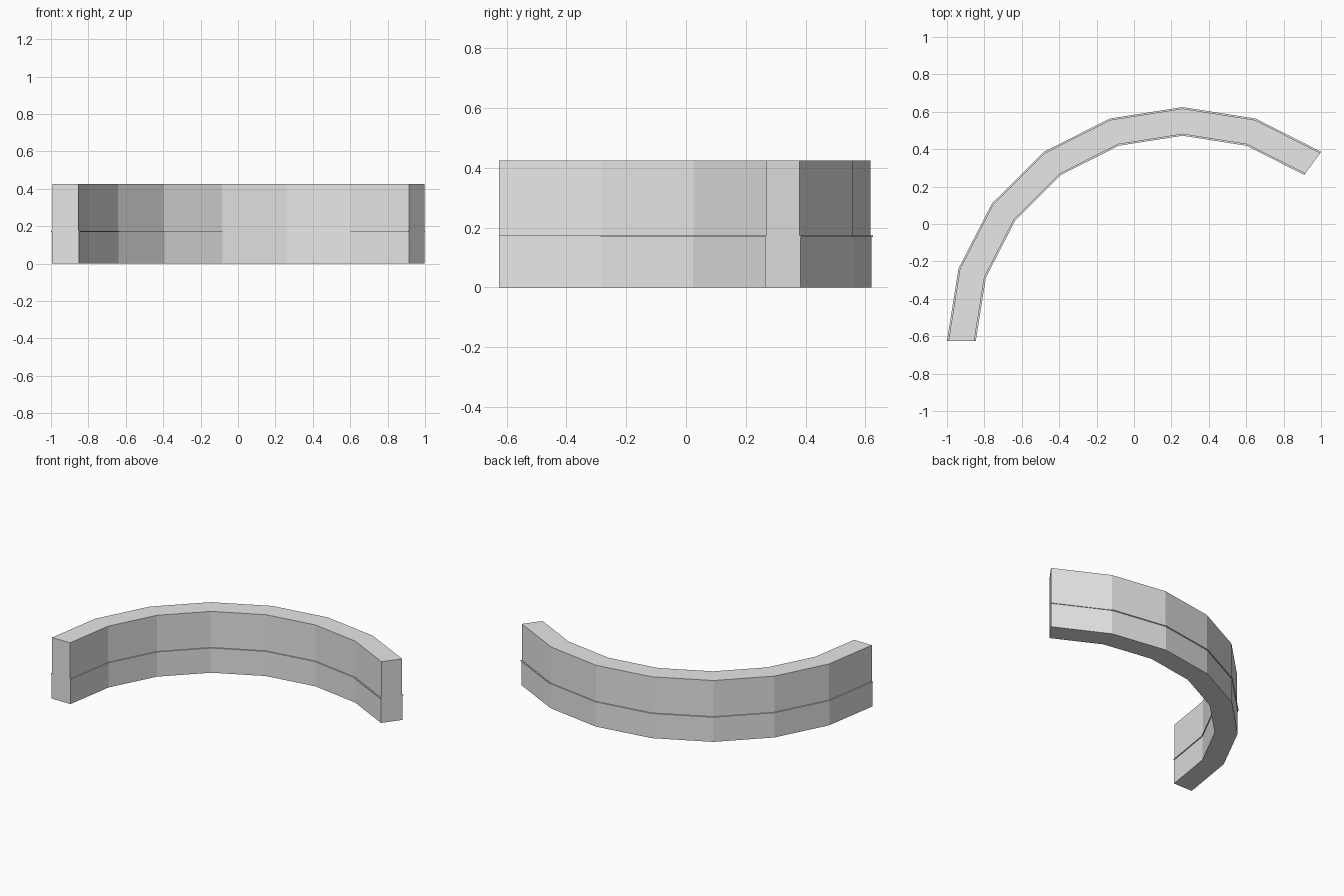
import bpy
import bmesh
from math import sin, cos, radians

if "Cube" in bpy.data.objects:
    bpy.data.objects.remove(bpy.data.objects["Cube"])

grey = bpy.data.materials.new("light grey")
grey.use_nodes = True
colour = (0.8, 0.8, 0.8, 1)
grey.diffuse_color = colour
grey.node_tree.nodes["Principled BSDF"].inputs["Base Color"].default_value = colour

CENTRE_X, CENTRE_Y = 0.26, -0.625
SQUASH = 0.992          # the arc is very slightly flattened front to back
SEGMENTS, STEP, START = 7, 18, -90


def arc_block(name, inner, outer, bottom, top):
    """Sweep a rectangular section along the faceted arc and cap both ends."""
    section = [(inner, bottom), (outer, bottom), (outer, top), (inner, top)]
    bm = bmesh.new()
    rings = []
    for i in range(SEGMENTS + 1):
        a = radians(START + STEP * i)
        rings.append([bm.verts.new((CENTRE_X + r * sin(a),
                                    CENTRE_Y + r * SQUASH * cos(a), z))
                      for r, z in section])
    for a, b in zip(rings, rings[1:]):
        for k in range(4):
            n = (k + 1) % 4
            bm.faces.new((a[k], a[n], b[n], b[k]))
    bm.faces.new(rings[0])
    bm.faces.new(rings[-1])
    bmesh.ops.recalc_face_normals(bm, faces=bm.faces)
    mesh = bpy.data.meshes.new(name)
    bm.to_mesh(mesh)
    bm.free()
    mesh.materials.append(grey)
    obj = bpy.data.objects.new(name, mesh)
    bpy.context.collection.objects.link(obj)
    return obj


# Wall base, thin projecting ledge, and slightly slimmer upper wall
arc_block("lower_wall", 1.111, 1.255, 0, 0.168)
arc_block("ledge", 1.106, 1.26, 0.168, 0.174)
arc_block("upper_wall", 1.114, 1.252, 0.174, 0.425)
